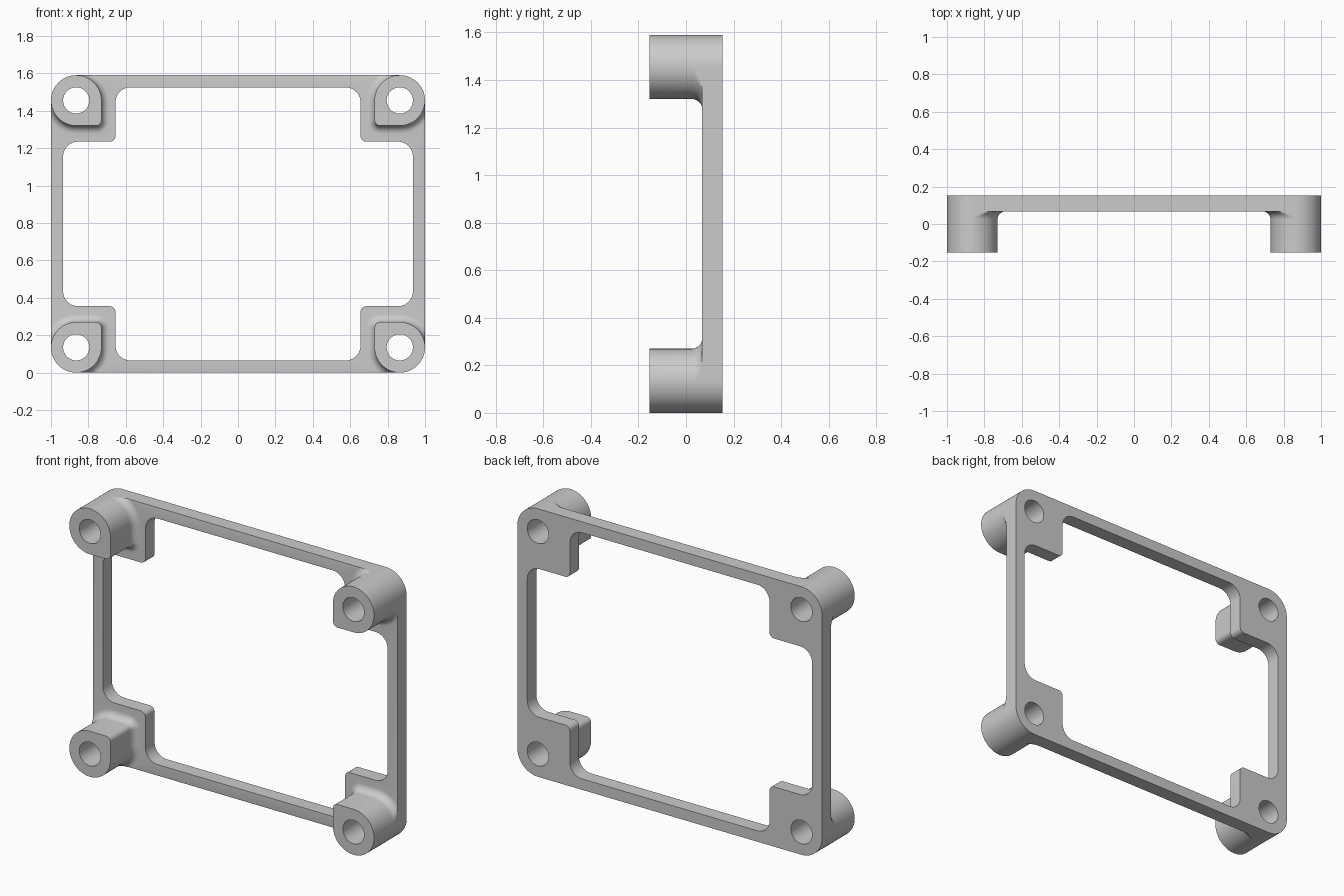
import bpy, bmesh
from math import cos, sin, radians

if "Cube" in bpy.data.objects:
    bpy.data.objects.remove(bpy.data.objects["Cube"])

R, HOLE, FIL = 0.135, 0.07, 0.043            # boss, hole and fillet radii
Y_BOSS, Y_FRONT, Y_BACK = -0.153, 0.068, 0.153
CX, CZ, ZC = 1 - R, 0.795 - R, 0.795         # boss centres, frame mid height
CORNERS = [(1, 1), (-1, 1), (-1, -1), (1, -1)]
STEP = 5

bm = bmesh.new()
cache = {}


def arc(cu, cv, r, a0, a1, step=STEP):
    n = round(abs(a1 - a0) / step)
    angles = [radians(a0 + (a1 - a0) * i / n) for i in range(n + 1)]
    return [(cu + r * cos(a), cv + r * sin(a)) for a in angles]


def boss_outline(off):
    """Round boss with one squared inner corner, grown by off but kept inside the frame edge."""
    k = 0.03
    pts = arc(0, 0, R, 0, 90)
    pts += arc(0, 0, R + off, 90, 180)[1:]
    pts += arc(k - R, k - R, k + off, 180, 270, 10)
    pts += arc(0, 0, R + off, 270, 360)[:-1]
    return [(min(u, R), min(v, R)) for u, v in pts]


def verts(points, y):
    out = []
    for x, z in points:
        key = (round(x, 5), round(y, 5), round(z, 5))
        if key not in cache:
            cache[key] = bm.verts.new(key)
        out.append(cache[key])
    return out


def bridge(a, b):
    for i in range(len(a)):
        j = (i + 1) % len(a)
        bm.faces.new((a[i], a[j], b[j], b[i]))


def fill(loops, ny):
    edges = []
    for lp in loops:
        for a, b in zip(lp, lp[1:] + lp[:1]):
            edges.append(bm.edges.get((a, b)) or bm.edges.new((a, b)))
    bmesh.ops.triangle_fill(bm, edges=edges, use_beauty=True, normal=(0, ny, 0))


def place(pts, s, cx=CX, cz=CZ):
    """Mirror quarter-frame points into one corner."""
    return [(s[0] * (cx + u), ZC + s[1] * (cz + v)) for u, v in pts]


def around(quarter):
    """Repeat a quarter path over all four corners as one closed loop."""
    out = []
    for s in CORNERS:
        pts = place(quarter, s, 0, 0)
        out += pts if s[0] * s[1] > 0 else pts[::-1]
    return out


# Quarter paths: fillet foot, outer edge, and window with corner tab
foot = boss_outline(FIL)
iv = max(i for i, p in enumerate(foot) if p[1] > R - 1e-6)
iu = min(i for i, p in enumerate(foot) if i > iv and p[0] > R - 1e-6)
outer_q = [(CX + u, CZ + v) for u, v in foot[iu:] + foot[:iv + 1]]
front_q = [(CX + u, CZ + v) for u, v in foot[iv:iu + 1][::-1]]
inner_q = (arc(0.855, 0.36, 0.08, 0, 90) + arc(0.685, 0.47, 0.03, 270, 180, 10)
           + arc(0.575, 0.65, 0.08, 0, 90))

# Corner bosses with filleted base and through hole
back_holes = []
for s in CORNERS:
    rings = [verts(place(boss_outline(0), s), Y_BOSS)]
    for i in range(9):
        t = radians(90 * i / 8)
        rings.append(verts(place(boss_outline(FIL * (1 - cos(t))), s),
                           Y_FRONT - FIL + FIL * sin(t)))
    for a, b in zip(rings, rings[1:]):
        bridge(a, b)
    circle = place(arc(0, 0, HOLE, 0, 360)[:-1], s)
    h0, h1 = verts(circle, Y_BOSS), verts(circle, Y_BACK)
    bridge(h0, h1)
    fill([rings[0], h0], -1)
    back_holes.append(h1)

# Frame plate: outer wall, window wall, front and back faces
outer, inner = around(outer_q), around(inner_q)
outer_b, inner_f, inner_b = verts(outer, Y_BACK), verts(inner, Y_FRONT), verts(inner, Y_BACK)
bridge(verts(outer, Y_FRONT), outer_b)
bridge(inner_f, inner_b)
fill([verts(around(front_q), Y_FRONT), inner_f], -1)
fill([outer_b, inner_b] + back_holes, 1)

bmesh.ops.recalc_face_normals(bm, faces=bm.faces[:])
mesh = bpy.data.meshes.new("mounting_frame")
bm.to_mesh(mesh)
bm.free()
frame = bpy.data.objects.new("mounting_frame", mesh)
bpy.context.collection.objects.link(frame)
bpy.context.view_layer.objects.active = frame
frame.select_set(True)
bpy.ops.object.shade_smooth_by_angle(angle=radians(30))
